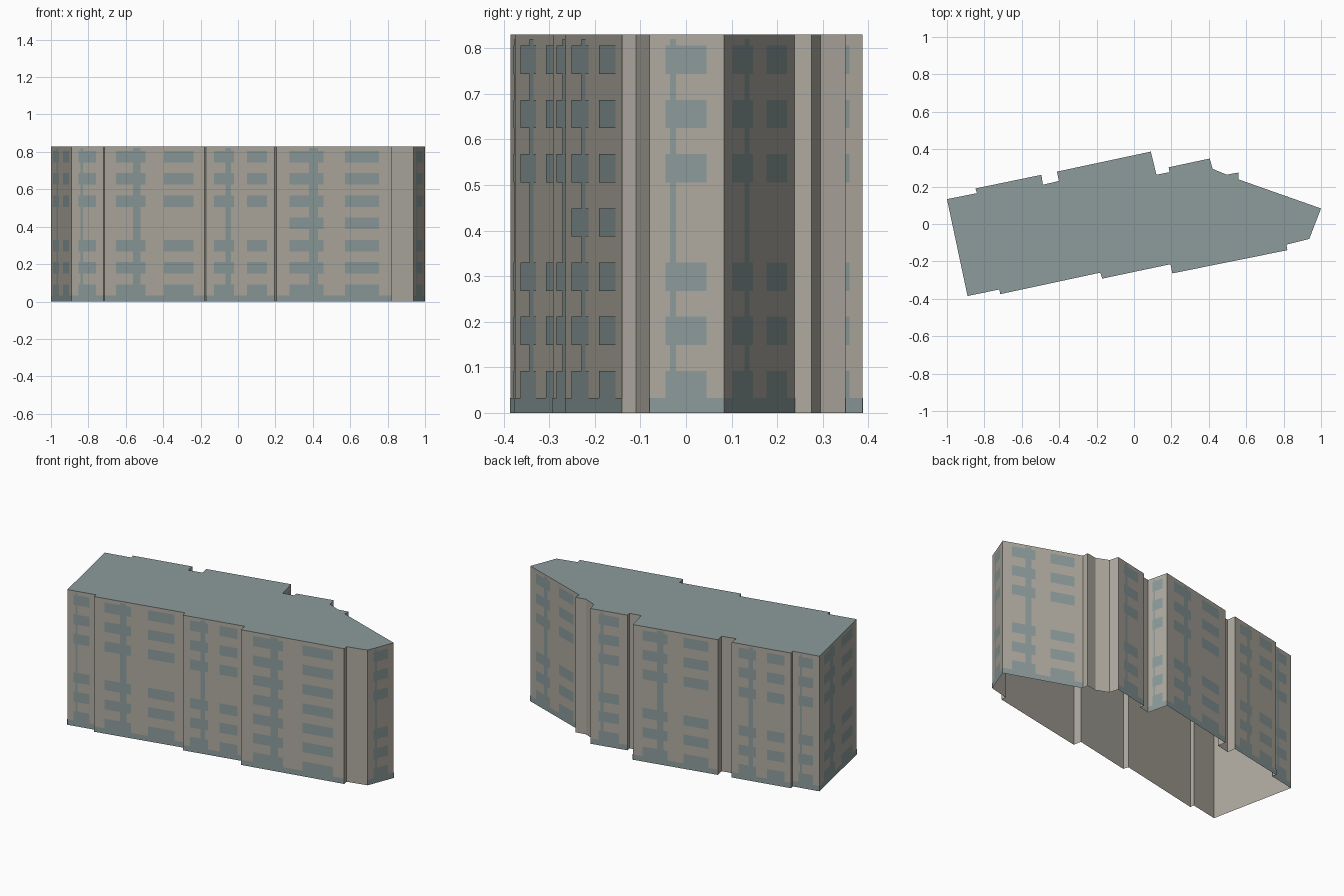
import bpy
import bmesh
from mathutils import Vector

cube = bpy.data.objects.get("Cube")
if cube:
    bpy.data.objects.remove(cube, do_unlink=True)

HEIGHT = 0.83
BAND = 0.033      # height of the coloured plinth
OFFSET = 0.001    # how far the plates stand off the wall


def material(name, rgb):
    mat = bpy.data.materials.new(name)
    mat.use_nodes = True
    mat.diffuse_color = (*rgb, 1)
    mat.node_tree.nodes["Principled BSDF"].inputs["Base Color"].default_value = (*rgb, 1)
    return mat


def make_object(name, bm, mat):
    mesh = bpy.data.meshes.new(name)
    bm.to_mesh(mesh)
    bm.free()
    mesh.materials.append(mat)
    obj = bpy.data.objects.new(name, mesh)
    bpy.context.collection.objects.link(obj)
    return obj


stone = material("warm_grey_stone", (0.434, 0.407, 0.356))
slate = material("blue_grey", (0.266, 0.332, 0.332))

# Footprint corners, counterclockwise; the letter describes the wall that
# starts there: P plain, S single bay, D double bay, F double with all floors
FOOTPRINT = [
    (-0.89, -0.385, "S"), (-0.72, -0.35, "P"), (-0.715, -0.375, "D"),
    (-0.18, -0.26, "P"), (-0.17, -0.292, "D"), (0.195, -0.215, "P"),
    (0.205, -0.264, "F"), (0.82, -0.14, "P"), (0.815, -0.11, "P"),
    (0.937, -0.08, "S"), (1.0, 0.083, "D"), (0.56, 0.238, "P"),
    (0.56, 0.275, "P"), (0.495, 0.264, "P"), (0.42, 0.295, "P"),
    (0.405, 0.35, "S"), (0.185, 0.303, "P"), (0.19, 0.277, "P"),
    (0.12, 0.263, "S"), (0.09, 0.387, "D"), (-0.412, 0.28, "P"),
    (-0.402, 0.23, "P"), (-0.487, 0.21, "P"), (-0.495, 0.263, "D"),
    (-0.848, 0.19, "P"), (-0.84, 0.165, "S"), (-1.0, 0.133, "D"),
]

# Window columns and the narrow stair strip, as fractions of the wall length
BAYS = {
    "S": ([(0.22, 0.77)], (0.28, 0.36)),
    "D": ([(0.115, 0.41), (0.595, 0.89)], (0.285, 0.36)),
}
BAYS["F"] = BAYS["D"]


def rows(kind):
    """Bottom and top of each window row; most walls skip the middle floor."""
    floors = [i for i in range(7) if kind == "F" or i != 3]
    return [(max(BAND, 0.03 + 0.119 * i), 0.092 + 0.119 * i) for i in floors]


corners = [Vector((x, y, 0)) for x, y, _ in FOOTPRINT]
kinds = [kind for _, _, kind in FOOTPRINT]
sides = list(zip(corners, corners[1:] + corners[:1], kinds))
up = Vector((0, 0, HEIGHT))

# Outer walls, open underneath
bm = bmesh.new()
for a, b, _ in sides:
    bm.faces.new([bm.verts.new(p) for p in (a, b, b + up, a + up)])
bmesh.ops.remove_doubles(bm, verts=bm.verts, dist=0.0001)
make_object("walls", bm, stone)

# Flat roof
bm = bmesh.new()
bm.faces.new([bm.verts.new(p + up) for p in corners])
make_object("roof", bm, slate)


def plate(bm, a, b, span, z0, z1):
    """Thin rectangle lying just outside the wall from a to b."""
    along = b - a
    out = Vector((along.y, -along.x, 0)).normalized() * OFFSET
    p, q = (a + along * t + out for t in span)
    low, high = Vector((0, 0, z0)), Vector((0, 0, z1))
    bm.faces.new([bm.verts.new(v) for v in (p + low, q + low, q + high, p + high)])


# Windows, stair strips and plinth bands
windows, strips, bands = bmesh.new(), bmesh.new(), bmesh.new()
for a, b, kind in sides:
    if kind == "P":
        continue
    columns, strip = BAYS[kind]
    levels = rows(kind)
    plate(bands, a, b, (0, 1), 0, BAND)
    for z0, z1 in levels:
        for span in columns:
            plate(windows, a, b, span, z0, z1)
    # the strip fills the gaps between the window rows
    next_starts = [z0 for z0, _ in levels[1:]] + [0.82]
    for (_, z1), z2 in zip(levels, next_starts):
        plate(strips, a, b, strip, z1, z2)

make_object("windows", windows, slate)
make_object("stair_strips", strips, slate)
make_object("plinth_bands", bands, slate)
